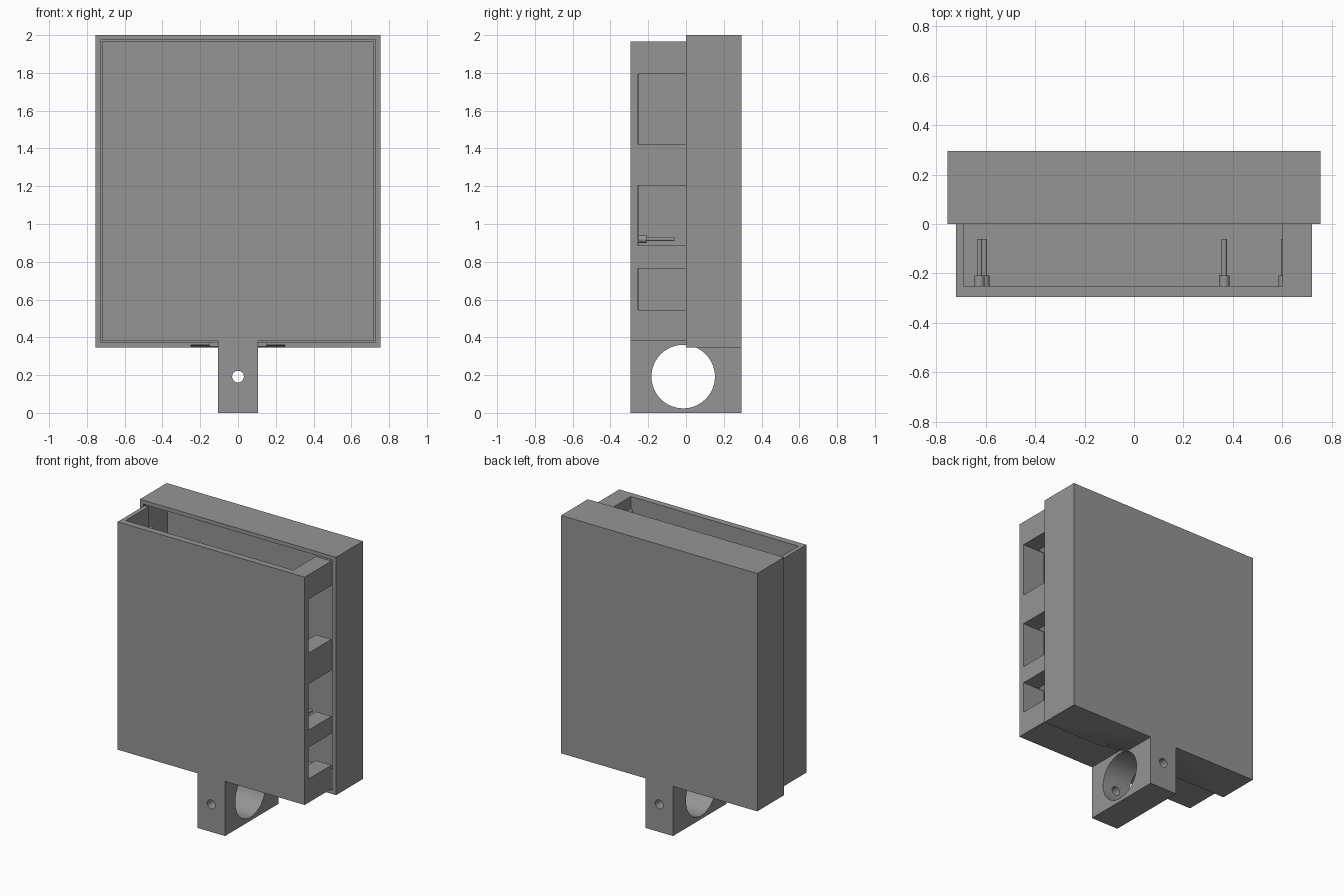
import bpy, math
from mathutils import Matrix

if "Cube" in bpy.data.objects:
    bpy.data.objects.remove(bpy.data.objects["Cube"])

grey = bpy.data.materials.new("plain_grey")
grey.diffuse_color = (0.30, 0.30, 0.30, 1)
grey.use_nodes = True
grey.node_tree.nodes["Principled BSDF"].inputs["Base Color"].default_value = grey.diffuse_color


def box(name, x0, x1, y0, y1, z0, z1):
    bpy.ops.mesh.primitive_cube_add(size=1)
    o = bpy.context.object
    o.name = name
    o.data.transform(Matrix.Translation(((x0 + x1) / 2, (y0 + y1) / 2, (z0 + z1) / 2))
                     @ Matrix.Diagonal((x1 - x0, y1 - y0, z1 - z0, 1)))
    o.data.materials.append(grey)
    return o


def rod(name, centre, radius, length, axis, sides=48):
    bpy.ops.mesh.primitive_cylinder_add(vertices=sides, radius=radius, depth=length)
    o = bpy.context.object
    o.name = name
    turn = Matrix.Rotation(math.pi / 2, 4, 'Y' if axis == 'X' else 'X')
    o.data.transform(Matrix.Translation(centre) @ turn)
    o.data.materials.append(grey)
    return o


def combine(target, other, op):
    m = target.modifiers.new(op, 'BOOLEAN')
    m.operation, m.object, m.solver = op, other, 'EXACT'
    bpy.context.view_layer.objects.active = target
    bpy.ops.object.modifier_apply(modifier=m.name)
    bpy.data.objects.remove(other, do_unlink=True)


def drill_mount(o):
    # large crossways bore and small bolt hole in the mounting tab
    combine(o, rod("bore", (0, -0.015, 0.192), 0.168, 0.5, 'X', 64), 'DIFFERENCE')
    combine(o, rod("bolt_hole", (0, 0, 0.192), 0.031, 1, 'Y', 32), 'DIFFERENCE')


def smooth(o):
    bpy.ops.object.select_all(action='DESELECT')
    o.select_set(True)
    bpy.context.view_layer.objects.active = o
    bpy.ops.object.shade_smooth_by_angle(angle=math.radians(30))


# Front tray, open at the top and back, with a thick port wall on the right
tray = box("front_tray", -0.72, 0.72, -0.295, 0, 0.38, 1.965)
combine(tray, box("cavity", -0.69, 0.60, -0.25, 0.1, 0.41, 2.2), 'DIFFERENCE')
for z0, z1 in ((0.545, 0.765), (0.885, 1.205), (1.42, 1.795)):
    combine(tray, box("port", 0.55, 0.8, -0.253, 0.1, z0, z1), 'DIFFERENCE')
combine(tray, box("tab", -0.107, 0.107, -0.295, 0, 0, 0.395), 'UNION')
drill_mount(tray)
smooth(tray)

# Rear cover, a shallow shell whose lip is notched around the tab
cover = box("rear_cover", -0.755, 0.755, 0, 0.295, 0.345, 2.0)
combine(cover, box("cavity", -0.727, 0.727, -0.1, 0.265, 0.372, 1.973), 'DIFFERENCE')
combine(cover, box("notch", -0.15, 0.15, -0.1, 0.04, 0.3, 0.4), 'DIFFERENCE')
combine(cover, box("tab", -0.107, 0.107, 0, 0.295, 0, 0.36), 'UNION')
drill_mount(cover)
smooth(cover)

# Stepped board pegs on the tray's inner face
for i, (x, z) in enumerate(((-0.625, 1.86), (-0.605, 0.92), (0.605, 0.92),
                            (0.605, 1.86), (0.365, 0.92))):
    smooth(rod(f"peg_base_{i}", (x, -0.23, z), 0.021, 0.044, 'Y', 24))
    smooth(rod(f"peg_pin_{i}", (x, -0.15, z), 0.011, 0.18, 'Y', 24))
